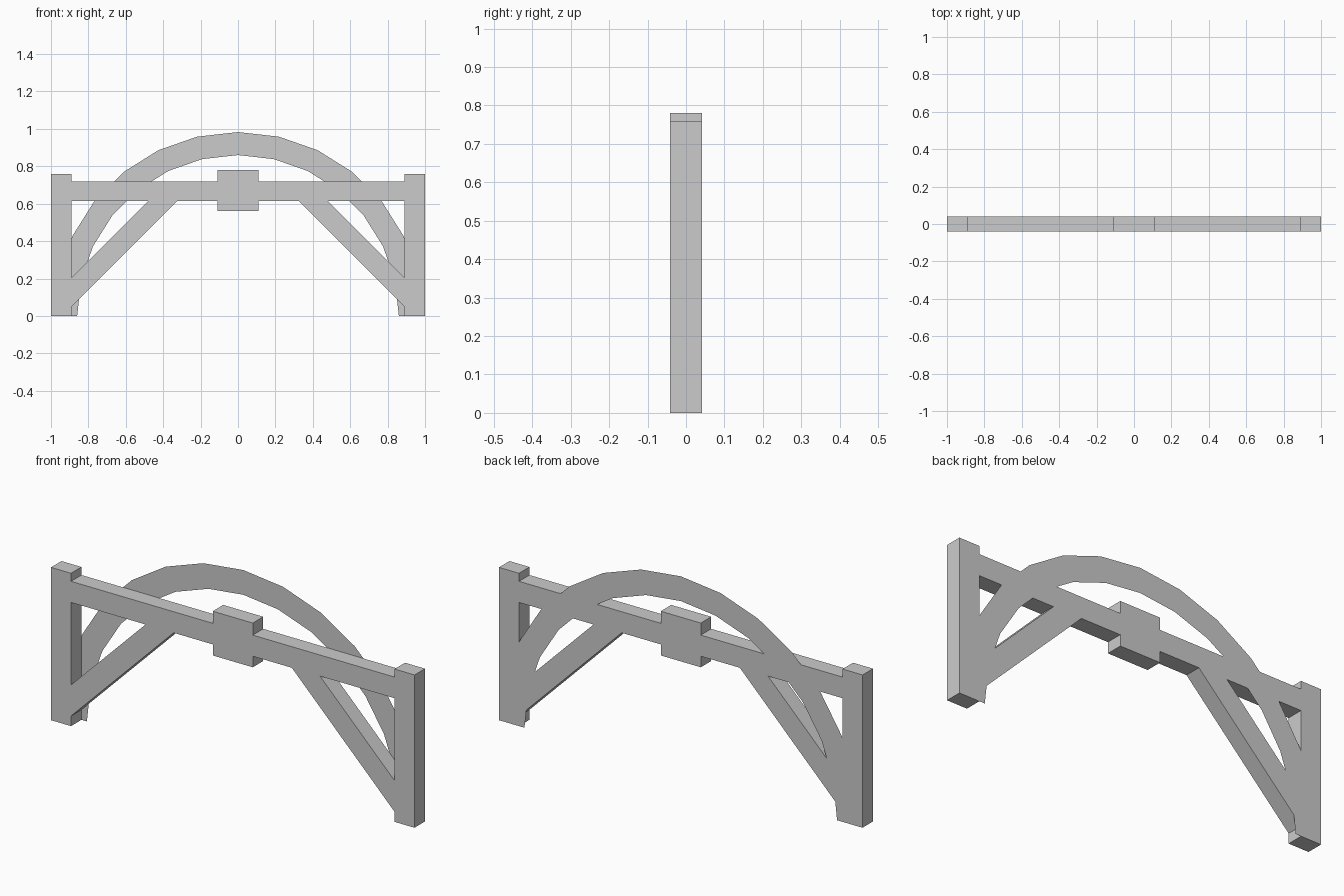
import bpy
import bmesh
from math import sin, cos, pi

DEPTH = 0.041          # half thickness of the timbers
POST_IN = 0.89         # inner face of the posts
BEAM_LOW, BEAM_TOP = 0.615, 0.72

if "Cube" in bpy.data.objects:
    bpy.data.objects.remove(bpy.data.objects["Cube"], do_unlink=True)

grey = bpy.data.materials.new("plain grey")
grey.use_nodes = True
grey.diffuse_color = (0.6, 0.6, 0.6, 1)
grey.node_tree.nodes["Principled BSDF"].inputs["Base Color"].default_value = grey.diffuse_color


def finish(name, bm):
    mesh = bpy.data.meshes.new(name)
    bm.to_mesh(mesh)
    bm.free()
    mesh.materials.append(grey)
    obj = bpy.data.objects.new(name, mesh)
    bpy.context.collection.objects.link(obj)
    return obj


def timber(name, outline, side=1):
    """Extrude an x-z outline through the full depth; side -1 mirrors it."""
    bm = bmesh.new()
    face = bm.faces.new([bm.verts.new((x * side, -DEPTH, z)) for x, z in outline])
    ext = bmesh.ops.extrude_face_region(bm, geom=[face], use_keep_orig=True)
    moved = [v for v in ext["geom"] if isinstance(v, bmesh.types.BMVert)]
    bmesh.ops.translate(bm, verts=moved, vec=(0, 2 * DEPTH, 0))
    bmesh.ops.recalc_face_normals(bm, faces=bm.faces[:])
    return finish(name, bm)


def rect(x0, x1, z0, z1):
    return [(x0, z0), (x1, z0), (x1, z1), (x0, z1)]


# Posts and diagonal braces, one of each per side
for label, side in (("left", 1), ("right", -1)):
    timber(label + "_post", rect(POST_IN, 1, 0, 0.76), side)
    timber(label + "_brace", [(POST_IN, 0.05), (POST_IN, 0.205),
                              (0.48, BEAM_LOW), (0.325, BEAM_LOW)], side)
    timber(label + "_beam", rect(0.11, POST_IN, BEAM_LOW, BEAM_TOP), side)

# Block at the middle of the beam
timber("centre_block", rect(-0.11, 0.11, 0.56, 0.78))

# Thin faceted arch flush with the back
SEGMENTS = 14
bm = bmesh.new()
rings = []
for i in range(SEGMENTS + 1):
    a = pi * i / SEGMENTS
    rings.append([bm.verts.new((r * cos(a), DEPTH, r * sin(a))) for r in (0.86, 0.983)])
for (a_in, a_out), (b_in, b_out) in zip(rings, rings[1:]):
    bm.faces.new((a_in, b_in, b_out, a_out))
bm.normal_update()
if bm.faces[:][0].normal.y < 0:
    bmesh.ops.reverse_faces(bm, faces=bm.faces[:])
finish("back_arch", bm)
